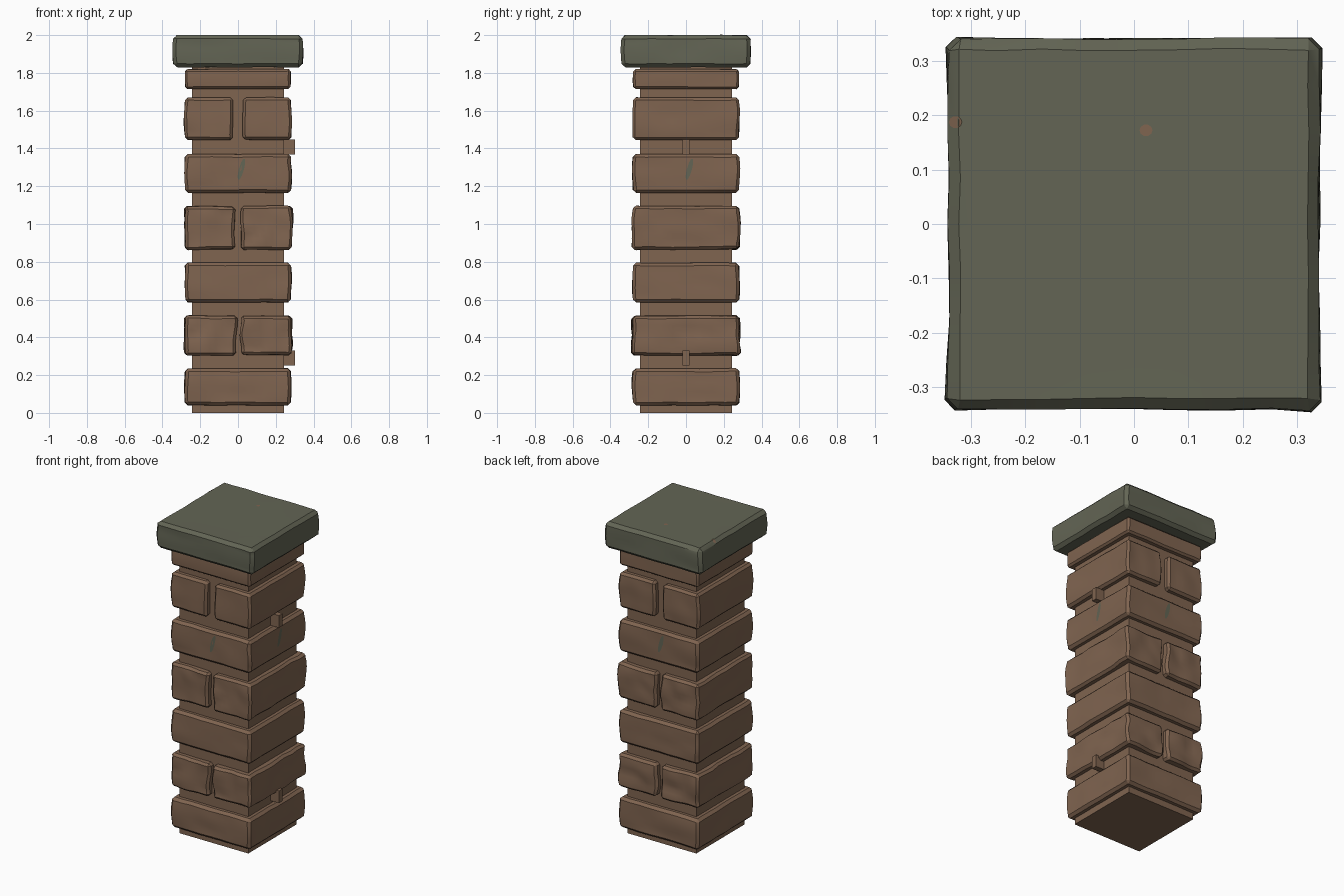
import bpy, bmesh, math
from mathutils import Vector, noise

cube = bpy.data.objects.get("Cube")
if cube:
    bpy.data.objects.remove(cube)


def material(name, rgb):
    m = bpy.data.materials.new(name)
    m.use_nodes = True
    m.diffuse_color = (*rgb, 1)
    m.node_tree.nodes["Principled BSDF"].inputs["Base Color"].default_value = (*rgb, 1)
    return m


BROWN = material("brown stone", (0.215, 0.128, 0.08))
GREEN = material("grey green stone", (0.125, 0.13, 0.09))


def add_object(name, bm, mat):
    mesh = bpy.data.meshes.new(name)
    bm.to_mesh(mesh)
    bm.free()
    mesh.materials.append(mat)
    ob = bpy.data.objects.new(name, mesh)
    bpy.context.collection.objects.link(ob)
    return ob


def block(name, lo, hi, mat, bevel=0.0, wobble=0.0, pinch=0.0, seed=0, cuts=7):
    """Box with worn, wavy sides and chamfered edges."""
    lo, hi = Vector(lo), Vector(hi)
    mid, half = (lo + hi) / 2, (hi - lo) / 2
    bm = bmesh.new()
    bmesh.ops.create_cube(bm, size=2)
    if wobble:
        bmesh.ops.subdivide_edges(bm, edges=bm.edges[:], cuts=cuts, use_grid_fill=True)
    for v in bm.verts:
        u = v.co.copy()
        p = mid + Vector(a * b for a, b in zip(u, half))
        if wobble:
            n = noise.noise_vector(p * 7 + Vector((seed * 3.7, seed, 0)))
            waist = pinch * (1 - u.z * u.z)
            for i in (0, 1):
                if abs(u[i]) > 0.99:
                    edge = abs(u[1 - i]) ** 4
                    p[i] += math.copysign(wobble * n[i] - waist * (0.3 + 0.7 * edge), u[i])
            if abs(u.z) > 0.99:
                p.z += 0.4 * wobble * n.z * max(abs(u.x), abs(u.y)) ** 6
        v.co = p
    ob = add_object(name, bm, mat)
    bpy.ops.object.select_all(action='DESELECT')
    bpy.context.view_layer.objects.active = ob
    ob.select_set(True)
    if bevel:
        mod = ob.modifiers.new("chamfer", 'BEVEL')
        mod.width = bevel
        mod.segments = 1
        mod.limit_method = 'ANGLE'
        mod.angle_limit = math.radians(50)
        bpy.ops.object.modifier_apply(modifier=mod.name)
    bpy.ops.object.shade_smooth_by_angle(angle=math.radians(30))
    return ob


# Mortar core, seen in the joints between courses
block("mortar_core", (-0.243, -0.243, 0), (0.243, 0.243, 1.84), BROWN)

# Stone courses; every other one is two stones side by side
R = 0.277
courses = [(0.04, 0.235), (0.305, 0.515), (0.585, 0.795), (0.865, 1.095),
           (1.165, 1.37), (1.445, 1.67)]
stones = []
for i, (z0, z1) in enumerate(courses):
    if i % 2:
        gap = 0.03 if i == 5 else 0.021
        worn = 0.008 if i == 5 else 0.02
        block(f"stone_{i}_right", (-R, -R, z0), (-gap, R, z1), BROWN, 0.014, worn, 0.008, i)
        block(f"stone_{i}_left", (gap, -R, z0), (R, R, z1), BROWN, 0.014, worn, 0.008, i + 9)
    else:
        stones.append(block(f"stone_{i}", (-R, -R, z0), (R, R, z1), BROWN,
                            0.016, 0.009, 0.008, i))

# Neck course and cap
block("neck_stone", (-R, -R, 1.715), (R, R, 1.82), BROWN, 0.014, 0.006, 0.004, 7)
cap = block("cap_stone", (-0.338, -0.338, 1.83), (0.338, 0.338, 2.0), GREEN,
            0.02, 0.008, 0.008, 4)

# Small pegs in the joints on one side
for name, z in (("lower_peg", 0.29), ("upper_peg", 1.408)):
    block(name, (0.235, -0.018, z - 0.039), (0.302, 0.018, z + 0.039), BROWN)


def patch(name, target, centre, across, up, size, lean, out, mat):
    """Thin leaf-shaped stain laid onto a stone."""
    centre, across, up, out = map(Vector, (centre, across, up, out))
    bm = bmesh.new()
    ring = []
    for k in range(10):
        t = k * math.tau / 10
        s, c = math.sin(t), math.cos(t)
        p = centre + across * (size[0] * c + lean * s) + up * (size[1] * s)
        hit, loc, _, _ = target.ray_cast(p + out, -out)
        ring.append(bm.verts.new((loc if hit else p) + out * 0.002))
    face = bm.faces.new(ring)
    face.normal_update()
    if face.normal.dot(out) < 0:
        face.normal_flip()
    add_object(name, bm, mat)


# Green stains on the stone faces, brown stains on the cap
for name, out, across in (("front_stain", (0, -1, 0), (1, 0, 0)),
                          ("side_stain", (1, 0, 0), (0, 1, 0)),
                          ("back_stain", (0, 1, 0), (-1, 0, 0))):
    side = Vector(across)
    patch(name, stones[2], Vector((0, 0, 1.29)) + side * 0.018, across, (0, 0, 1),
          (0.014, 0.058), 0.015, out, GREEN)
for name, x, y in (("cap_stain_middle", 0.022, 0.172), ("cap_stain_edge", -0.328, 0.187)):
    patch(name, cap, (x, y, 2), (1, 0, 0), (0, 1, 0), (0.012, 0.011), 0, (0, 0, 1), BROWN)
